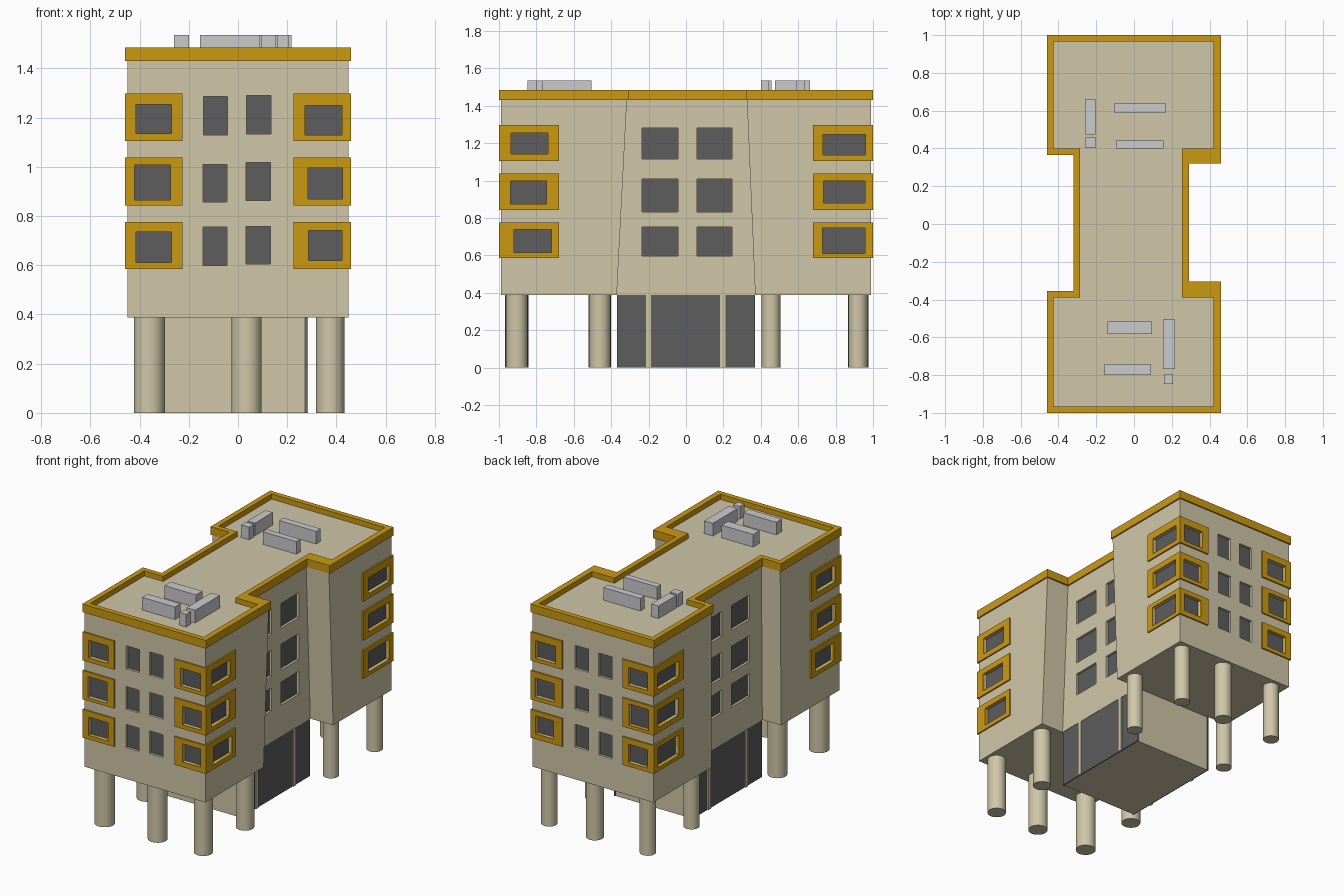
import bpy, bmesh, math

if "Cube" in bpy.data.objects:
    bpy.data.objects.remove(bpy.data.objects["Cube"])


def material(name, rgb):
    m = bpy.data.materials.new(name)
    m.diffuse_color = (*rgb, 1)
    m.use_nodes = True
    m.node_tree.nodes["Principled BSDF"].inputs["Base Color"].default_value = m.diffuse_color
    return m


BEIGE = material("beige wall", (0.63, 0.57, 0.39))
ORANGE = material("orange trim", (0.60, 0.32, 0.006))
DARK = material("dark glass", (0.11, 0.11, 0.11))
GREY = material("light grey metal", (0.60, 0.60, 0.62))


def finish(name, bm, mat):
    bmesh.ops.recalc_face_normals(bm, faces=bm.faces)
    me = bpy.data.meshes.new(name)
    bm.to_mesh(me)
    bm.free()
    ob = bpy.data.objects.new(name, me)
    bpy.context.collection.objects.link(ob)
    if mat:
        me.materials.append(mat)
    return ob


def add_loft(bm, low, high):
    """Closed prism between two matching 3D outlines."""
    a = [bm.verts.new(p) for p in low]
    b = [bm.verts.new(p) for p in high]
    n = len(a)
    for i in range(n):
        j = (i + 1) % n
        bm.faces.new((a[i], a[j], b[j], b[i]))
    bm.faces.new(a[::-1])
    bm.faces.new(b)


def add_box(bm, x0, x1, y0, y1, z0, z1):
    pts = [(x0, y0), (x1, y0), (x1, y1), (x0, y1)]
    add_loft(bm, [(*p, z0) for p in pts], [(*p, z1) for p in pts])


def boxes(name, items, mat):
    bm = bmesh.new()
    for it in items:
        add_box(bm, *it)
    return finish(name, bm, mat)


def outline(xr, xl, y, wr, wl, r0, r1, l0, l1):
    """Dumbbell plan: wing extents, waist x, notch y on right and left."""
    return [(xl, -y), (xr, -y), (xr, r0), (wr, r0), (wr, r1), (xr, r1),
            (xr, y), (xl, y), (xl, l1), (wl, l1), (wl, l0), (xl, l0)]


WR, WL = 0.28, -0.31   # waist wall positions

# Main body with leaning notch walls
bm = bmesh.new()
low = outline(0.45, -0.45, 0.99, WR, WL, -0.37, 0.37, -0.37, 0.37)
high = outline(0.45, -0.45, 0.99, WR, WL, -0.315, 0.325, -0.36, 0.37)
add_loft(bm, [(*p, 0.387) for p in low], [(*p, 1.45) for p in high])
body = finish("upper_building", bm, BEIGE)

# Parapet ring
outer = outline(0.46, -0.46, 1.0, 0.29, -0.32, -0.305, 0.32, -0.355, 0.365)
inner = outline(0.42, -0.425, 0.965, 0.255, -0.285, -0.39, 0.40, -0.39, 0.40)
bm = bmesh.new()
rings = [[bm.verts.new((*p, z)) for p in o]
         for o, z in ((outer, 1.43), (outer, 1.485), (inner, 1.485), (inner, 1.43))]
for k in range(4):
    r, s = rings[k], rings[(k + 1) % 4]
    for i in range(12):
        j = (i + 1) % 12
        bm.faces.new((r[i], r[j], s[j], s[i]))
finish("roof_parapet", bm, ORANGE)

# Orange frames wrapped around the four corners on three floors
bm = bmesh.new()
for z0, z1 in ((0.585, 0.775), (0.843, 1.037), (1.105, 1.297)):
    for sx in (-1, 1):
        for sy in (-1, 1):
            ell = [(0.225, 1), (0.46, 1), (0.46, 0.68), (0.44, 0.68), (0.44, 0.98), (0.225, 0.98)]
            ell = [(x * sx, y * sy) for x, y in ell]
            add_loft(bm, [(*p, z0) for p in ell], [(*p, z1) for p in ell])
frames = finish("corner_window_frames", bm, ORANGE)

# Window openings (a0, a1, z0, z1) on the end walls, wing sides and waist
end_windows = [
    (-0.415, -0.27, 0.612, 0.735), (-0.42, -0.275, 0.865, 1.007), (-0.415, -0.27, 1.135, 1.253),
    (0.287, 0.422, 0.62, 0.742), (0.285, 0.425, 0.87, 0.995), (0.272, 0.422, 1.13, 1.248),
    (-0.143, -0.045, 0.598, 0.755), (-0.143, -0.045, 0.857, 1.01), (-0.14, -0.042, 1.13, 1.285),
    (0.033, 0.133, 0.605, 0.758), (0.033, 0.133, 0.862, 1.017), (0.035, 0.135, 1.133, 1.29)]
wing_windows = [
    (-0.92, -0.72, 0.615, 0.737), (-0.937, -0.745, 0.875, 0.997), (-0.935, -0.738, 1.143, 1.255),
    (0.73, 0.957, 0.61, 0.745), (0.735, 0.957, 0.88, 0.997), (0.733, 0.96, 1.137, 1.245)]
waist_windows = [(a, b, z0, z1) for a, b in ((-0.235, -0.043), (0.06, 0.247))
                 for z0, z1 in ((0.597, 0.752), (0.832, 1.007), (1.115, 1.282))]

cuts, panes = [], []


def opening(axis, wall, side, w, depth=0.02):
    a0, a1, z0, z1 = w
    back = wall - side * depth
    for store, d0, d1 in ((cuts, back, wall + side * 0.04),
                          (panes, back - side * 0.002, back + side * 0.004)):
        d0, d1 = min(d0, d1), max(d0, d1)
        store.append((a0, a1, d0, d1, z0, z1) if axis == "y" else (d0, d1, a0, a1, z0, z1))


for s in (-1, 1):
    for w in end_windows:
        opening("y", 0.99 * s, s, w)
    for w in wing_windows:
        opening("x", 0.45 * s, s, w)
    for w in waist_windows:
        opening("x", WR if s > 0 else WL, s, w)

cutter = boxes("window_cutter", cuts, None)
cutter.hide_render = True
cutter.display_type = 'WIRE'
for ob in (body, frames):
    mod = ob.modifiers.new("openings", 'BOOLEAN')
    mod.operation = 'DIFFERENCE'
    mod.solver = 'EXACT'
    mod.object = cutter
    bpy.context.view_layer.update()
    me = bpy.data.meshes.new_from_object(ob.evaluated_get(bpy.context.evaluated_depsgraph_get()))
    ob.modifiers.clear()
    mat = ob.data.materials[0]
    ob.data = me
    me.materials.clear()
    me.materials.append(mat)
    me.polygons.foreach_set("material_index", [0] * len(me.polygons))
bpy.data.objects.remove(cutter)
boxes("window_panes", panes, DARK)

# Ground floor core, glazed long sides, mullions
boxes("ground_floor_core", [(-0.30, 0.272, -0.365, 0.365, 0, 0.39)], BEIGE)
boxes("ground_floor_glass", [(0.27, 0.278, -0.37, 0.37, 0, 0.387),
                             (-0.306, -0.298, -0.37, 0.37, 0, 0.387)], DARK)
boxes("glass_mullions", [(x - 0.008, x + 0.008, y - 0.014, y + 0.014, 0, 0.387)
                         for x in (0.276, -0.306) for y in (-0.2, 0.197)], BEIGE)

# Round columns
for x, y, r in ((-0.36, -0.905, 0.063), (0.035, -0.905, 0.061), (0.375, -0.905, 0.058),
                (-0.36, -0.46, 0.06), (0.375, -0.46, 0.056),
                (-0.36, 0.92, 0.05), (0.035, 0.92, 0.055), (0.375, 0.92, 0.05),
                (-0.36, 0.455, 0.05), (0.375, 0.455, 0.05)):
    bpy.ops.mesh.primitive_cylinder_add(vertices=32, radius=r, depth=0.395, location=(x, y, 0.1975))
    col = bpy.context.object
    col.name = "column"
    col.data.materials.append(BEIGE)
    bpy.ops.object.shade_smooth_by_angle(angle=math.radians(40))

# Rooftop service units
boxes("rooftop_units", [(*b, 1.445, 1.535) for b in (
    (-0.26, -0.205, 0.475, 0.663), (-0.26, -0.2, 0.405, 0.457),
    (-0.105, 0.17, 0.59, 0.637), (-0.095, 0.155, 0.40, 0.442),
    (-0.14, 0.095, -0.583, -0.515), (-0.155, 0.09, -0.80, -0.74),
    (0.153, 0.218, -0.768, -0.505), (0.158, 0.207, -0.848, -0.798))], GREY)
